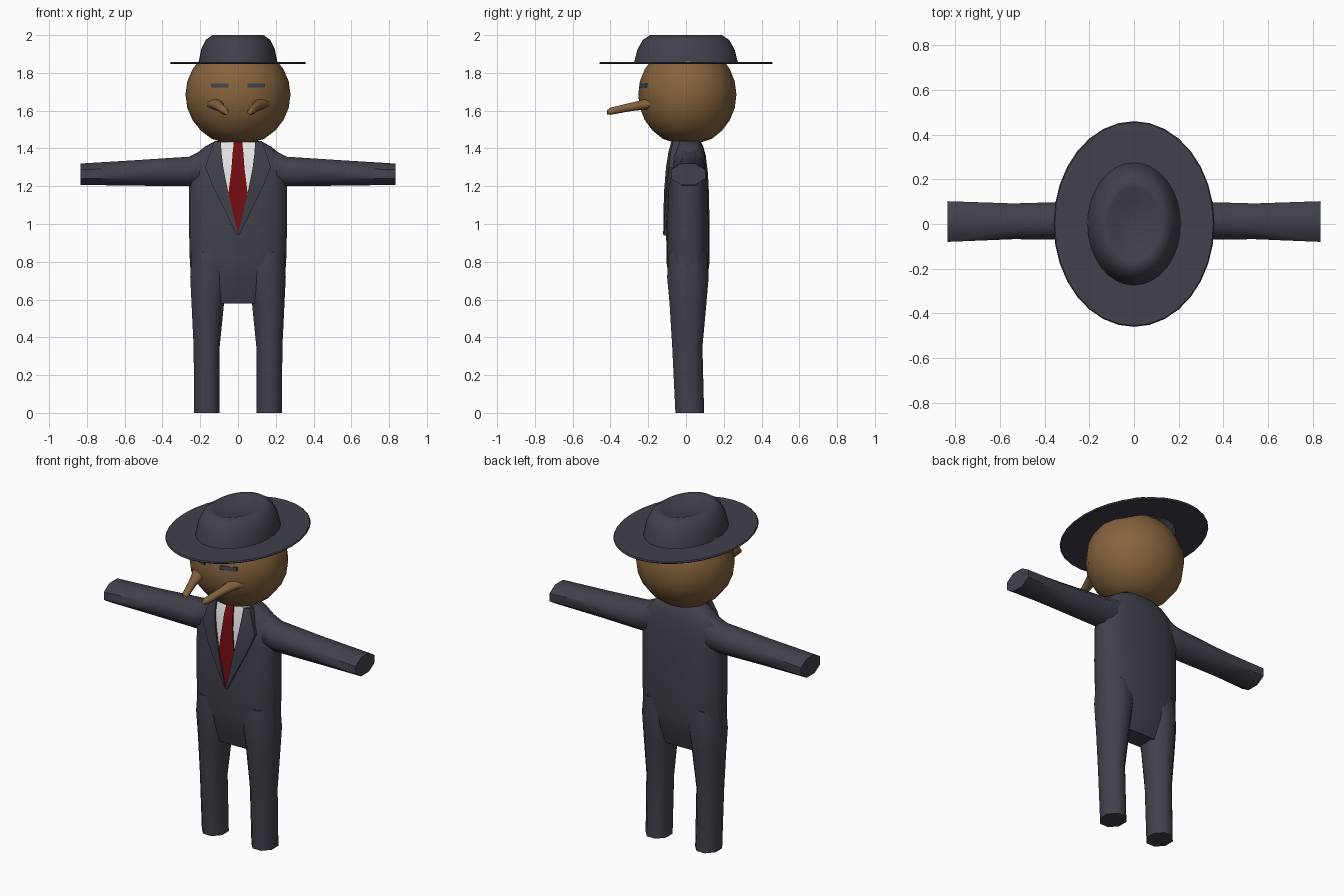
import bpy, bmesh, math

if "Cube" in bpy.data.objects:
    bpy.data.objects.remove(bpy.data.objects["Cube"])


def mat(name, r, g, b):
    m = bpy.data.materials.new(name)
    m.diffuse_color = (r, g, b, 1)
    m.use_nodes = True
    m.node_tree.nodes["Principled BSDF"].inputs["Base Color"].default_value = m.diffuse_color
    return m


SUIT = mat("charcoal cloth", 0.052, 0.052, 0.072)
SKIN = mat("brown skin", 0.235, 0.125, 0.047)
RED = mat("red silk", 0.18, 0.004, 0.006)
WHITE = mat("white cotton", 0.8, 0.8, 0.8)


def finish(name, bm, material, angle=50):
    bmesh.ops.recalc_face_normals(bm, faces=bm.faces)
    me = bpy.data.meshes.new(name)
    bm.to_mesh(me)
    bm.free()
    me.materials.append(material)
    ob = bpy.data.objects.new(name, me)
    bpy.context.collection.objects.link(ob)
    bpy.ops.object.select_all(action='DESELECT')
    ob.select_set(True)
    bpy.context.view_layer.objects.active = ob
    bpy.ops.object.shade_smooth_by_angle(angle=math.radians(angle))
    return ob


def outline(n, power, phase=0.0):
    """Unit rounded-box outline, stretched to reach exactly +-1."""
    pts = []
    for i in range(n):
        a = 2 * math.pi * (i + phase) / n
        c, s = math.cos(a), math.sin(a)
        pts.append((math.copysign(abs(c) ** (2 / power), c),
                    math.copysign(abs(s) ** (2 / power), s)))
    k = max(abs(p[0]) for p in pts)
    return [(u / k, v / k) for u, v in pts]


def loft(name, rings, material, closed=False, caps=True, angle=50):
    bm = bmesh.new()
    vs = [[bm.verts.new(p) for p in ring] for ring in rings]
    n = len(rings[0])
    pairs = list(zip(vs, vs[1:])) + ([(vs[-1], vs[0])] if closed else [])
    for a, b in pairs:
        for i in range(n):
            j = (i + 1) % n
            bm.faces.new((a[i], a[j], b[j], b[i]))
    if caps and not closed:
        bm.faces.new(vs[0])
        bm.faces.new(vs[-1])
    return finish(name, bm, material, angle)


def plate(name, pairs, depth, material, thick):
    """Strip between pairs of (x, z, lift) points, laid on the surface y = depth(x, z)."""
    bm = bmesh.new()
    rows = []
    for a, b in pairs:
        row = []
        for back in (0, thick):
            for x, z, lift in (a, b):
                row.append(bm.verts.new((x, depth(x, z) - lift + back, z)))
        rows.append((row[0], row[1], row[3], row[2]))
    for r, q in zip(rows, rows[1:]):
        for i in range(4):
            j = (i + 1) % 4
            bm.faces.new((r[i], r[j], q[j], q[i]))
    bm.faces.new(rows[0])
    bm.faces.new(rows[-1])
    return finish(name, bm, material, 30)


# torso: z, half width, front y, back y
torso = [(0.58, 0.2, -0.05, 0.07), (0.70, 0.247, -0.088, 0.112), (0.80, 0.255, -0.104, 0.125),
         (1.0, 0.26, -0.105, 0.125), (1.2, 0.26, -0.098, 0.12), (1.28, 0.255, -0.09, 0.115),
         (1.36, 0.235, -0.076, 0.105), (1.41, 0.175, -0.06, 0.092), (1.44, 0.12, -0.045, 0.075)]
o = outline(16, 2.6)
loft("jacket_body", [[(u * hw, (f + b) / 2 + v * (b - f) / 2, z) for u, v in o]
                     for z, hw, f, b in torso], SUIT)

# legs: z, inner x, outer x, front y, back y; arms: x, bottom z, top z, front y, back y
legs = [(0, 0.097, 0.232, -0.056, 0.096), (0.35, 0.097, 0.235, -0.073, 0.087),
        (0.58, 0.074, 0.246, -0.087, 0.108), (0.72, 0.05, 0.253, -0.1, 0.12),
        (0.85, 0.05, 0.245, -0.09, 0.11)]
arms = [(0.13, 1.21, 1.42, -0.05, 0.085), (0.26, 1.2, 1.356, -0.07, 0.1),
        (0.54, 1.203, 1.338, -0.068, 0.092), (0.835, 1.207, 1.32, -0.08, 0.102)]
o8 = outline(8, 2, 0.5)
for s, side in ((-1, "left"), (1, "right")):
    loft(side + "_leg", [[(s * ((i + e) / 2 + u * (e - i) / 2), (f + b) / 2 + v * (b - f) / 2, z)
                          for u, v in o8] for z, i, e, f, b in legs], SUIT)
    loft(side + "_arm", [[(s * x, (f + b) / 2 + u * (b - f) / 2, (lo + hi) / 2 + v * (hi - lo) / 2)
                          for u, v in o8] for x, lo, hi, f, b in arms], SUIT)

# head: low-poly ball with a flattened chin
HX, HY, HZ, CY, CZ = 0.278, 0.26, 0.27, 0.007, 1.685
bm = bmesh.new()
bmesh.ops.create_uvsphere(bm, u_segments=16, v_segments=12, radius=1)
for v in bm.verts:
    v.co = (v.co.x * HX, CY + v.co.y * HY, max(CZ + v.co.z * HZ, 1.43))
finish("head", bm, SKIN)


def face_y(x, z):
    return CY - HY * math.sqrt(max(0, 1 - (x / HX) ** 2 - ((z - CZ) / HZ) ** 2))


# narrow eyes and long tapering face prongs
prong = [(0.12, -0.17, 1.638, 0.055), (0.112, -0.225, 1.632, 0.034), (0.095, -0.3, 1.618, 0.022),
         (0.068, -0.4, 1.597, 0.019), (0.062, -0.417, 1.592, 0.011)]
for s, side in ((-1, "left"), (1, "right")):
    xs = [0.05 + 0.09 * i / 4 for i in range(5)]
    plate(side + "_eye", [((s * x, 1.722, 0.001), (s * x, 1.745, 0.001)) for x in xs],
          face_y, SUIT, 0.009)
    loft(side + "_prong", [[(s * x + u * r, y, z + v * r * min(1, 0.024 / r * 1.1))
                            for u, v in o8] for x, y, z, r in prong], SKIN)


# shirt, tie and lapels follow the chest
def chest_y(x, z):
    table = [(0.9, -0.107), (1.15, -0.105), (1.3, -0.095), (1.38, -0.083), (1.45, -0.064)]
    for (z0, y0), (z1, y1) in zip(table, table[1:]):
        if z <= z1:
            break
    return y0 + (y1 - y0) * (z - z0) / (z1 - z0) + 0.5 * x * x


plate("shirt", [((-w, z, 0.003), (w, z, 0.003)) for w, z in
                ((0.1, 1.435), (0.09, 1.38), (0.085, 1.3), (0.06, 1.17), (0.02, 1.02))],
      chest_y, WHITE, 0.03)
plate("tie", [((-w, z, 0.008), (w, z, 0.008)) for w, z in
              ((0.022, 1.435), (0.028, 1.38), (0.034, 1.3), (0.05, 1.17), (0.035, 1.05), (0.004, 0.945))],
      chest_y, RED, 0.03)
lapel = [(0.09, 1.435, 0.125, 1.44), (0.088, 1.38, 0.15, 1.375), (0.078, 1.3, 0.173, 1.3),
         (0.052, 1.17, 0.13, 1.19), (0.024, 1.05, 0.06, 1.05), (0.0, 0.945, 0.006, 0.94)]
for s, side in ((-1, "left"), (1, "right")):
    plate(side + "_lapel", [((s * a, z0, 0.014), (s * b, z1, 0.009)) for a, z0, b, z1 in lapel],
          chest_y, SUIT, 0.035)

# hat: oval brim with an open underside, and a crown dented on top; x radius, y radius, z
o32 = outline(32, 2)
hat = [(0.19, 0.25, 1.9), (0.2, 0.262, 1.846), (0.355, 0.455, 1.846), (0.36, 0.46, 1.852),
       (0.355, 0.455, 1.858), (0.208, 0.274, 1.858), (0.195, 0.257, 1.925), (0.17, 0.228, 1.975),
       (0.135, 0.19, 2.0), (0.115, 0.165, 1.997), (0.07, 0.11, 1.978), (0.02, 0.03, 1.972)]
rings = [[(u * rx, v * ry, z) for u, v in o32] for rx, ry, z in hat]
ob = loft("hat", rings, SUIT, caps=False)
bm = bmesh.new()
top = [bm.verts.new(p) for p in rings[-1]]
bm.faces.new(top)
finish("hat_crown_centre", bm, SUIT)
